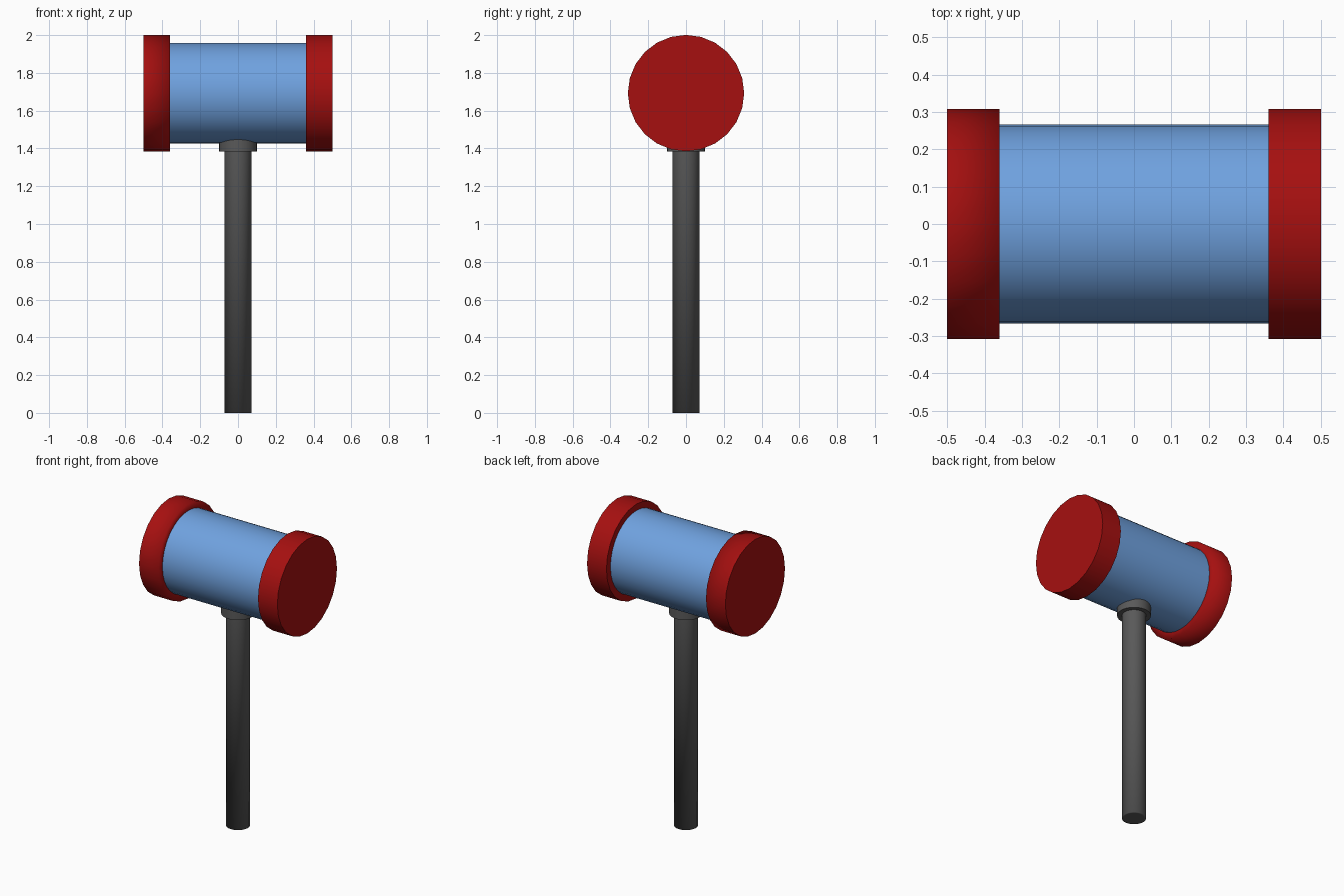
import bpy, bmesh, math
from mathutils import Matrix

cube = bpy.data.objects.get("Cube")
if cube:
    bpy.data.objects.remove(cube, do_unlink=True)


def material(name, rgb):
    m = bpy.data.materials.new(name)
    m.use_nodes = True
    m.diffuse_color = (*rgb, 1)
    m.node_tree.nodes["Principled BSDF"].inputs["Base Color"].default_value = (*rgb, 1)
    return m


red = material("red", (0.38, 0.005, 0.005))
blue = material("blue", (0.16, 0.36, 0.74))
grey = material("dark grey", (0.1, 0.1, 0.1))

HEAD_Z = 1.693
ALONG_X = Matrix.Rotation(math.pi / 2, 4, 'Y')


def cylinder(name, radius, length, center, mat, sides=32, rot=Matrix(), soft_end=0):
    """Smooth cylinder; soft_end (-1 or 1) leaves that end's rim unsharpened."""
    bm = bmesh.new()
    bmesh.ops.create_cone(bm, cap_ends=True, segments=sides,
                          radius1=radius, radius2=radius, depth=length)
    # Narrow ring keeps the shading of a soft rim close to the edge
    if soft_end:
        end = [f for f in bm.faces if f.normal.z * soft_end > 0.9]
        bmesh.ops.inset_region(bm, faces=end, thickness=radius * 0.16)
    for f in bm.faces:
        f.smooth = True
    for e in bm.edges:
        z = [v.co.z for v in e.verts]
        sharp = e.calc_face_angle(0) > math.radians(40)
        e.smooth = not sharp or (soft_end != 0 and min(z) * soft_end > 0)
    mesh = bpy.data.meshes.new(name)
    bmesh.ops.transform(bm, matrix=Matrix.Translation(center) @ rot, verts=bm.verts)
    bm.to_mesh(mesh)
    bm.free()
    mesh.materials.append(mat)
    obj = bpy.data.objects.new(name, mesh)
    bpy.context.collection.objects.link(obj)
    return obj


# Head: barrel with a wider cap on each end
cylinder("barrel", 0.266, 0.8, (0, 0, HEAD_Z), blue, rot=ALONG_X)
cylinder("left_cap", 0.308, 0.14, (0.43, 0, HEAD_Z), red, 24, ALONG_X)
cylinder("right_cap", 0.308, 0.14, (-0.43, 0, HEAD_Z), red, 24, ALONG_X, soft_end=1)

# Handle and the collar that joins it to the head
cylinder("handle", 0.072, 1.44, (0, 0, 0.72), grey, soft_end=-1)
cylinder("collar", 0.1, 0.12, (0, 0, 1.445), grey)
